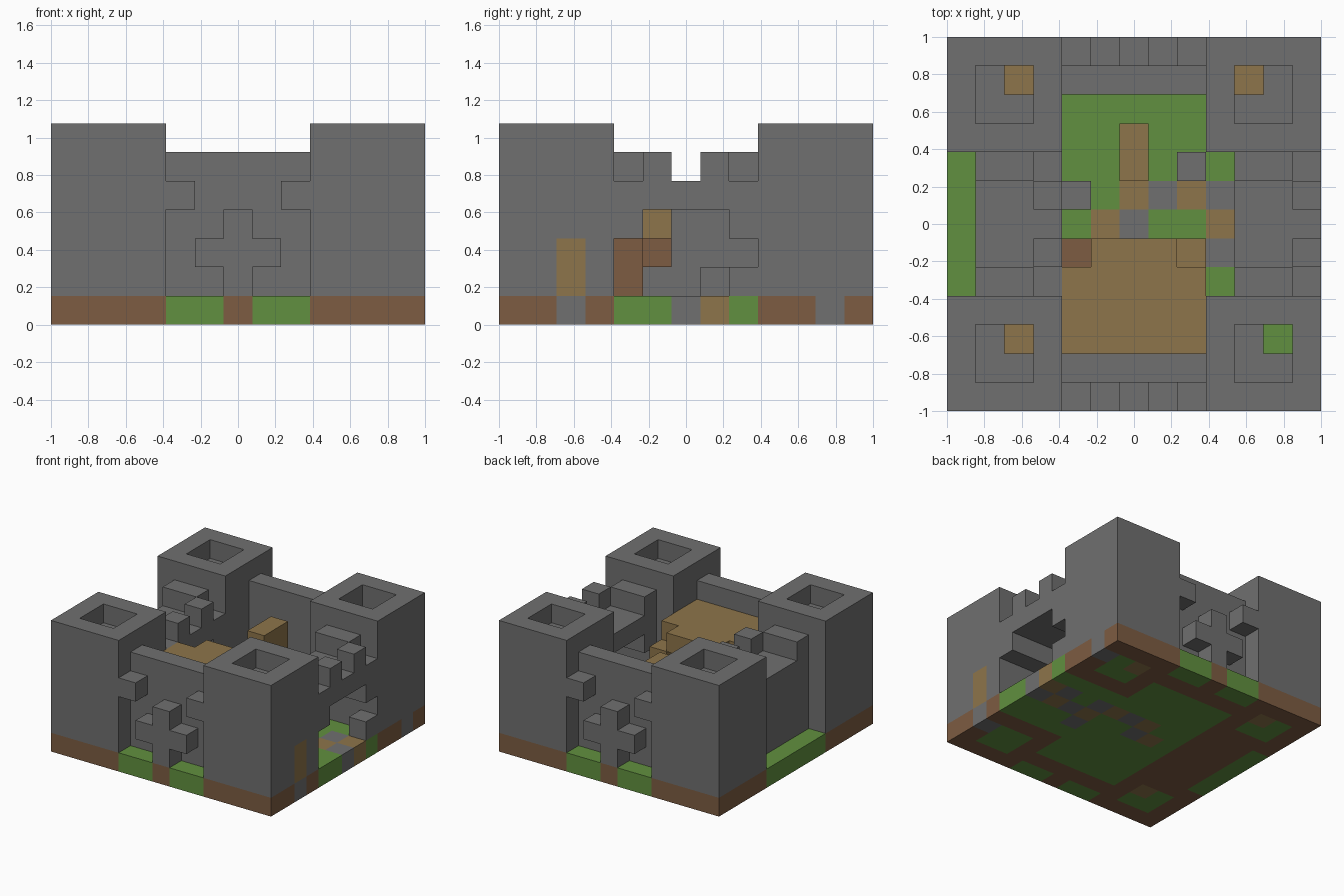
import bpy, bmesh, math
from mathutils import Vector

cube = bpy.data.objects.get("Cube")
if cube:
    bpy.data.objects.remove(cube)

N = 13           # blocks along each side
S = 2 / N        # size of one block


def material(name, rgb):
    m = bpy.data.materials.new(name)
    m.use_nodes = True
    m.diffuse_color = (*rgb, 1)
    m.node_tree.nodes["Principled BSDF"].inputs["Base Color"].default_value = (*rgb, 1)
    return m


MATS = [material("stone grey", (0.16, 0.16, 0.16)),
        material("grass green", (0.12, 0.28, 0.05)),
        material("plank wood", (0.27, 0.178, 0.069)),
        material("dirt brown", (0.205, 0.107, 0.054))]
STONE, GRASS, WOOD, DIRT = range(4)


def fill(cells, i, j, k, mat):
    """Fill (or clear, with None) an inclusive range of blocks."""
    span = lambda r: range(r[0], r[1] + 1) if isinstance(r, tuple) else [r]
    for a in span(i):
        for b in span(j):
            for c in span(k):
                if mat is None:
                    cells.pop((a, b, c), None)
                else:
                    cells[a, b, c] = mat


def build(name, cells):
    """Skin a set of blocks with outer faces only."""
    bm = bmesh.new()
    for cell, mat in cells.items():
        centre = Vector(cell) + Vector((.5, .5, .5))
        for axis in range(3):
            for sign in (-1, 1):
                n = Vector((0, 0, 0))
                n[axis] = sign
                if tuple(int(c + d) for c, d in zip(cell, n)) in cells:
                    continue
                u, v = Vector((0, 0, 0)), Vector((0, 0, 0))
                u[(axis + 1) % 3] = .5
                v[(axis + 2) % 3] = .5 * sign
                mid = centre + n / 2
                ring = [mid - u - v, mid + u - v, mid + u + v, mid - u + v]
                pts = [((p.x - N / 2) * S, (p.y - N / 2) * S, p.z * S) for p in ring]
                bm.faces.new([bm.verts.new(p) for p in pts]).material_index = mat
    bmesh.ops.remove_doubles(bm, verts=bm.verts, dist=0.001)
    bmesh.ops.dissolve_limit(bm, angle_limit=math.radians(1), verts=bm.verts,
                             edges=bm.edges, delimit={'MATERIAL'})
    mesh = bpy.data.meshes.new(name)
    bm.to_mesh(mesh)
    bm.free()
    for m in MATS:
        mesh.materials.append(m)
    ob = bpy.data.objects.new(name, mesh)
    bpy.context.collection.objects.link(ob)
    return ob


# Ground slab: dirt under the walls, grass elsewhere, a mixed path to the gate
ground = {}
fill(ground, (0, 12), (0, 12), 0, DIRT)
fill(ground, (4, 8), (2, 10), 0, GRASS)
fill(ground, 9, (4, 8), 0, GRASS)
fill(ground, 0, (4, 8), 0, GRASS)
fill(ground, (10, 12), (4, 8), 0, GRASS)
for x in (1, 10):
    for y in (1, 10):
        fill(ground, (x, x + 1), (y, y + 1), 0, GRASS)
for y in (0, 12):
    fill(ground, (4, 5), y, 0, GRASS)
    fill(ground, (7, 8), y, 0, GRASS)
for x, y in ((6, 6), (7, 7), (9, 7), (9, 5), (11, 7), (12, 6), (10, 6), (12, 2), (12, 11)):
    fill(ground, x, y, 0, STONE)
for x, y in ((5, 6), (6, 7), (8, 7), (9, 6), (12, 7), (11, 6), (2, 2), (2, 11), (10, 11)):
    fill(ground, x, y, 0, WOOD)
build("ground", ground)

# Corner towers with a sunken roof and a ladder shaft
for name, x, y, shaft in (("front_right_tower", 0, 0, (2, 2)),
                          ("front_left_tower", 9, 0, (11, 2)),
                          ("back_right_tower", 0, 9, (2, 11)),
                          ("back_left_tower", 9, 9, (10, 11))):
    tower = {}
    fill(tower, (x, x + 3), (y, y + 3), (1, 6), STONE)
    fill(tower, (x + 1, x + 2), (y + 1, y + 2), 6, None)
    fill(tower, *shaft, (1, 6), None)
    if name == "front_left_tower":
        fill(tower, 12, 2, (1, 2), WOOD)
    build(name, tower)

# Front and back walls with a cross and two brackets standing out
for name, wall_y, trim_y in (("front_wall", 1, 0), ("back_wall", 11, 12)):
    wall = {}
    fill(wall, (4, 8), wall_y, (1, 5), STONE)
    fill(wall, 6, trim_y, (1, 3), STONE)
    fill(wall, (5, 7), trim_y, 2, STONE)
    for x in (4, 8):
        fill(wall, x, trim_y, 4, STONE)
    build(name, wall)

# Side walls: walkway with end steps, merlons and an arched gate
for name, x in (("right_side_wall", 1), ("left_side_wall", 10)):
    wall = {}
    fill(wall, (x, x + 2), (4, 8), (1, 4), STONE)
    for y in (4, 8):
        fill(wall, (x, x + 1), y, 5, STONE)
    for y in (5, 7):
        fill(wall, x + 2, y, 5, STONE)
    depth = (x, x + 2) if x == 10 else x + 2
    fill(wall, depth, (5, 7), (1, 3), None)
    fill(wall, depth, (4, 8), (1, 2), None)
    fill(wall, x + 2, 8, 1, STONE)
    build(name, wall)

# Raised wooden platform on posts
platform = {}
fill(platform, (4, 8), (2, 4), 4, WOOD)
fill(platform, (5, 7), 5, 4, WOOD)
fill(platform, 8, 5, 3, WOOD)
for x in (4, 8):
    fill(platform, x, 4, (1, 3), DIRT)
fill(platform, 4, 5, 2, DIRT)
build("platform", platform)

# Stone steps in the yard
for name, x, y in (("right_step", 4, 7), ("left_step", 8, 8)):
    step = {}
    fill(step, x, y, 1, STONE)
    build(name, step)

# Wooden beam on a post
beam = {}
fill(beam, 6, (8, 9), 4, WOOD)
fill(beam, 6, 9, (1, 3), WOOD)
build("beam", beam)
